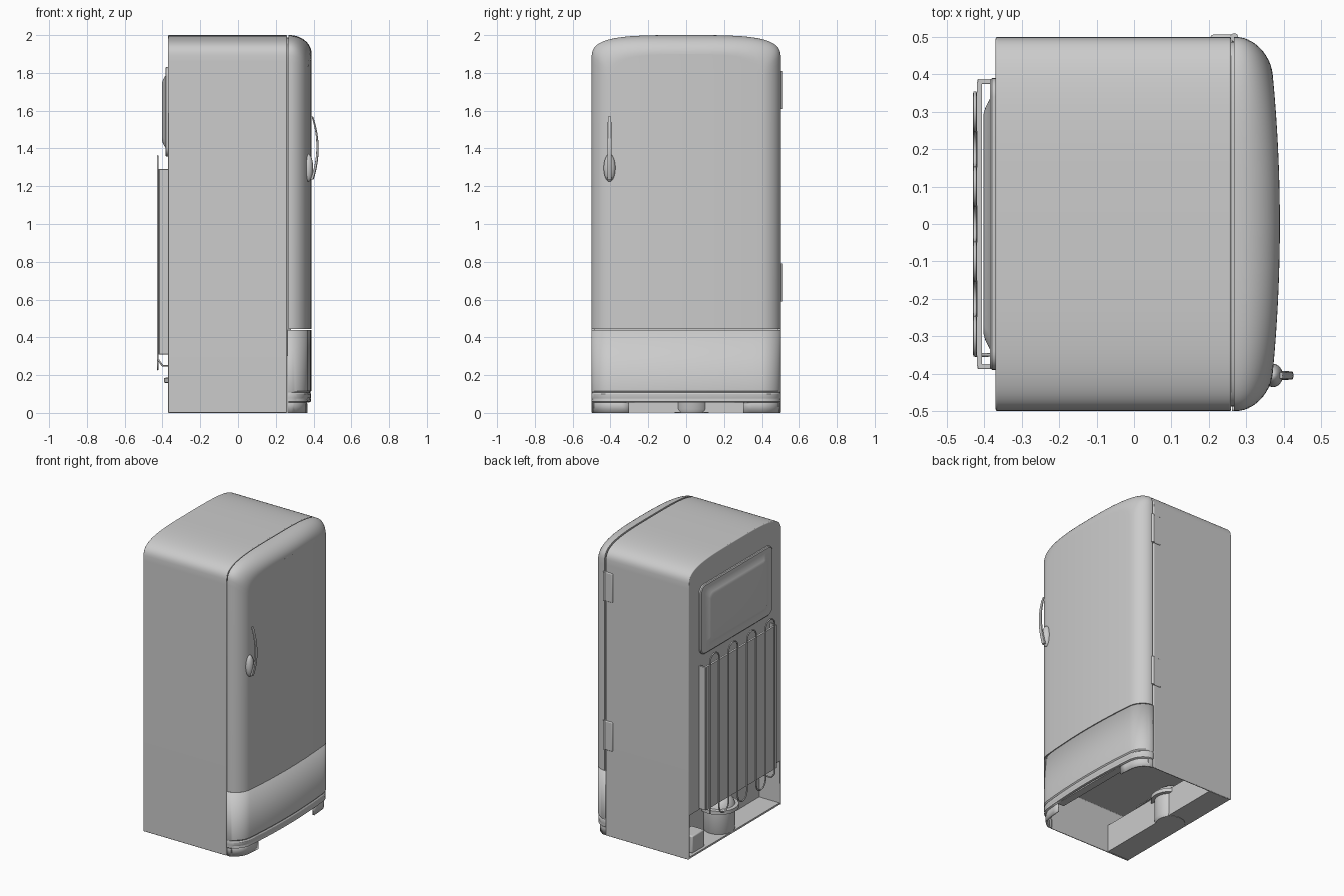
import bpy, bmesh
from math import sin, cos, pi, sqrt

if "Cube" in bpy.data.objects:
    bpy.data.objects.remove(bpy.data.objects["Cube"])


def finish(name, verts, faces, bevel=0, angle=35, solid=0):
    bm = bmesh.new()
    vs = [bm.verts.new(v) for v in verts]
    for f in faces:
        try:
            bm.faces.new([vs[i] for i in f])
        except ValueError:
            pass
    bmesh.ops.remove_doubles(bm, verts=bm.verts, dist=1e-5)
    bmesh.ops.recalc_face_normals(bm, faces=bm.faces)
    me = bpy.data.meshes.new(name)
    bm.to_mesh(me)
    bm.free()
    ob = bpy.data.objects.new(name, me)
    bpy.context.collection.objects.link(ob)
    bpy.ops.object.select_all(action='DESELECT')
    ob.select_set(True)
    bpy.context.view_layer.objects.active = ob
    bpy.ops.object.shade_smooth_by_angle(angle=angle * pi / 180)
    if solid:
        m = ob.modifiers.new('Thickness', 'SOLIDIFY')
        m.thickness, m.offset = solid, -1
    if bevel:
        m = ob.modifiers.new('Bevel', 'BEVEL')
        m.width, m.segments, m.limit_method = bevel, 3, 'ANGLE'
        m.angle_limit = 50 * pi / 180
    return ob


def loft(name, rings, **kw):
    """Closed rings joined in order, both ends capped."""
    n = len(rings[0])
    verts = [p for r in rings for p in r]
    faces = [(k*n+i, k*n+(i+1) % n, (k+1)*n+(i+1) % n, (k+1)*n+i)
             for k in range(len(rings)-1) for i in range(n)]
    faces += [tuple(range(n)), tuple(range(len(verts)-n, len(verts)))]
    return finish(name, verts, faces, **kw)


def box(name, x, y, z, bevel=0):
    rings = [[(x[0], y[0], h), (x[1], y[0], h), (x[1], y[1], h), (x[0], y[1], h)] for h in z]
    return loft(name, rings, bevel=bevel)


def lathe(name, cx, cy, prof, n=40):
    return loft(name, [[(cx + r*cos(2*pi*i/n), cy + r*sin(2*pi*i/n), z) for i in range(n)]
                       for r, z in prof])


def tube(name, pts, r):
    cu = bpy.data.curves.new(name, 'CURVE')
    cu.dimensions, cu.bevel_depth, cu.bevel_resolution, cu.use_fill_caps = '3D', r, 2, True
    sp = cu.splines.new('POLY')
    sp.points.add(len(pts)-1)
    for p, c in zip(sp.points, pts):
        p.co = (*c, 1)
    ob = bpy.data.objects.new(name, cu)
    bpy.context.collection.objects.link(ob)
    bpy.ops.object.select_all(action='DESELECT')
    ob.select_set(True)
    bpy.context.view_layer.objects.active = ob
    bpy.ops.object.convert(target='MESH')


def outline(d, zb, n=40):
    """Cabinet silhouette in y,z: straight sides, crowned top, inset by d."""
    pts = [(0.5 - d, zb)]
    for i in range(n+1):
        t = pi*i/n
        c, s = cos(t), max(sin(t), 0)
        y = (0.5 - d)*abs(c)**(2/3.6)*(1 if c > 0 else -1)
        pts.append((0 if i*2 == n else y, 1.86 + 0.14*s**(2/3.6) - d))
    return pts + [(d - 0.5, zb)]


def crown(y, q=1.0):
    return 0.27 + q*(0.088 + 0.03*max(0, 1 - (y/0.5)**2))


# Cabinet: inverted U so the machine space underneath is hollow
sec = outline(0, 0) + [(-0.488, 0), (-0.488, 0.3), (0.488, 0.3), (0.488, 0)]
loft('cabinet', [[(x, y, z) for y, z in sec] for x in (-0.37, 0.26)], bevel=0.005)
loft('door_gasket', [[(x, y, z) for y, z in outline(0.012, 0.3)] for x in (0.25, 0.28)])

# Door: rounded edge rings, then a crowned front built of strips
steps, zb = 12, 0.444
verts, faces = [(0.268, y, z) for y, z in outline(0, zb)], []
N = len(verts)
for k in range(steps+1):
    a = pi/2*k/steps
    verts += [(crown(y, sin(a)) + 0.002, y, z) for y, z in outline(0.1*(1-cos(a)), zb)]
for k in range(steps+1):
    faces += [(k*N+i, k*N+i+1, (k+1)*N+i+1, (k+1)*N+i) for i in range(N-1)]
faces.append(tuple(range(N)))
inner, base, K = outline(0.1, zb), len(verts), 20
rows = N//2 + 1
for i in range(rows):
    y, z = inner[i]
    for j in range(K+1):
        yy = y*(1 - 2*j/K)
        verts.append((crown(yy) + 0.002, yy, z))
for i in range(rows-1):
    for j in range(K):
        a = base + i*(K+1) + j
        if i == rows-2:
            faces.append((a, a+1, base + (i+1)*(K+1)))
        else:
            faces.append((a, a+1, a+K+2, a+K+1))
faces.append(tuple(k*N for k in range(steps+2)) + tuple(base+j for j in range(1, K))
             + tuple(k*N+N-1 for k in range(steps+1, -1, -1)))
finish('door', verts, faces)

# Lower front panel: shell following the door plan, ribbed foot, toe cut-out
ys = [0.5 - 0.1*(1-cos(pi/2*k/12)) for k in range(13)] + [0.35, 0.305, 0.25, 0.2, 0.15, 0.1, 0.05]
plan = [(0.262, 0.5)] + [(crown(y, sqrt(1 - (1 - min(1, (0.5-y)/0.1))**2)), y) for y in ys]
plan = plan + [(crown(0), 0)] + [(x, -y) for x, y in reversed(plan)]
levels = [(0, .010), (.048, .010), (.055, .012), (.060, .001), (.075, .003), (.080, .001),
          (.100, .001), (.108, .006), (.116, 0), (.44, 0)]
M = len(plan)
verts = [(x - (o if x > 0.3 else 0), y*(1-o), z) for z, o in levels for x, y in plan]
faces = []
for k in range(len(levels)-1):
    for i in range(M-1):
        mid = (plan[i][1] + plan[i+1][1])/2
        if levels[k+1][0] < 0.056 and abs(mid) < 0.305:
            continue
        faces.append((k*M+i, k*M+i+1, (k+1)*M+i+1, (k+1)*M+i))
finish('lower_panel', verts, faces, solid=0.012, angle=25)
box('toe_ledge', (0.315, 0.366), (-0.305, 0.305), (0.055, 0.067))
box('toe_ledge_lip', (0.315, 0.327), (-0.305, 0.305), (0.055, 0.1))

# Door handle: pad and curved grip
bpy.ops.mesh.primitive_uv_sphere_add(segments=32, ring_count=20, location=(0.372, -0.405, 1.297))
pad = bpy.context.object
pad.name = 'handle_pad'
pad.scale = (0.026, 0.031, 0.073)
bpy.ops.object.shade_smooth()
G = 16
rings = []
for i in range(G+1):
    t = i/G
    z = 1.235 + 0.335*t
    x = 0.388 + 0.033*sin(pi*(t*0.95 + 0.02))**0.8
    th, w = 0.008 - 0.004*t, 0.012 - 0.003*t
    rings.append([(x-th, -0.405-w, z), (x+th*0.6, -0.405-w, z),
                  (x+th, -0.405, z), (x+th*0.6, -0.405+w, z), (x-th, -0.405+w, z)])
loft('handle_grip', rings, bevel=0.002)

# Hinges
for i, z in enumerate((0.59, 1.61)):
    box(f'hinge_leaf_{i}', (0.205, 0.275), (0.49, 0.506), (z, z+0.2), bevel=0.006)
    lathe(f'hinge_knuckle_{i}', 0.268, 0.499, [(0.011, z), (0.011, z+0.2)], n=16)


# Rear access hatch: rounded pressed panel
def rrect(x, hw, hh, r, cz=1.595):
    return [(x, sy*(hw-r) + r*cos(a), cz + sz*(hh-r) + r*sin(a))
            for q, (sy, sz) in enumerate(((1, 1), (-1, 1), (-1, -1), (1, -1)))
            for a in [pi/2*(q + j/8) for j in range(9)]]


loft('rear_hatch', [rrect(-0.365, .39, .237, .05), rrect(-0.380, .39, .237, .05),
                    rrect(-0.385, .384, .231, .045), rrect(-0.385, .335, .19, .04),
                    rrect(-0.397, .312, .170, .035), rrect(-0.402, .295, .155, .03)])

# Condenser: U-shaped pan with serpentine coil
box('condenser_plate', (-0.420, -0.406), (-0.38, 0.38), (0.31, 1.29))
for s in (-1, 1):
    lo, hi = sorted((s*0.374, s*0.388))
    box('condenser_side', (-0.418, -0.365), (lo, hi), (0.31, 1.29), bevel=0.003)
coil = []
for c in range(8):
    y = -0.35 + 0.1*c
    ends = (0.28, 1.31) if c % 2 == 0 else (1.31, 0.28)
    coil += [(-0.425, y, e) for e in ends]
    if c < 7:
        s = 1 if c % 2 == 0 else -1
        coil += [(-0.425, y + 0.05 - 0.05*cos(pi*k/10), ends[1] + s*0.05*sin(pi*k/10))
                 for k in range(1, 10)]
tube('condenser_coil', coil, 0.005)

# Machine space: floor tray with upright, compressor, relay box, pipe
box('machine_tray', (-0.366, -0.2), (-0.488, 0.488), (0.002, 0.014))
box('machine_tray_upright', (-0.212, -0.2), (-0.488, 0.488), (0.002, 0.19))
lathe('compressor', -0.27, 0.03,
      [(0.09, 0.0), (0.1, 0.02), (0.1, 0.158), (0.122, 0.16), (0.122, 0.185), (0.1, 0.188),
       (0.09, 0.215), (0.065, 0.235), (0.03, 0.243)])
box('relay_box', (-0.35, -0.25), (0.3, 0.43), (0.012, 0.13), bevel=0.008)
tube('compressor_pipe', [(-0.27, 0.03, 0.24), (-0.27, 0.03, 0.27), (-0.28, -0.3, 0.27),
                         (-0.3, -0.35, 0.25), (-0.40, -0.35, 0.25), (-0.425, -0.35, 0.285)], 0.005)
